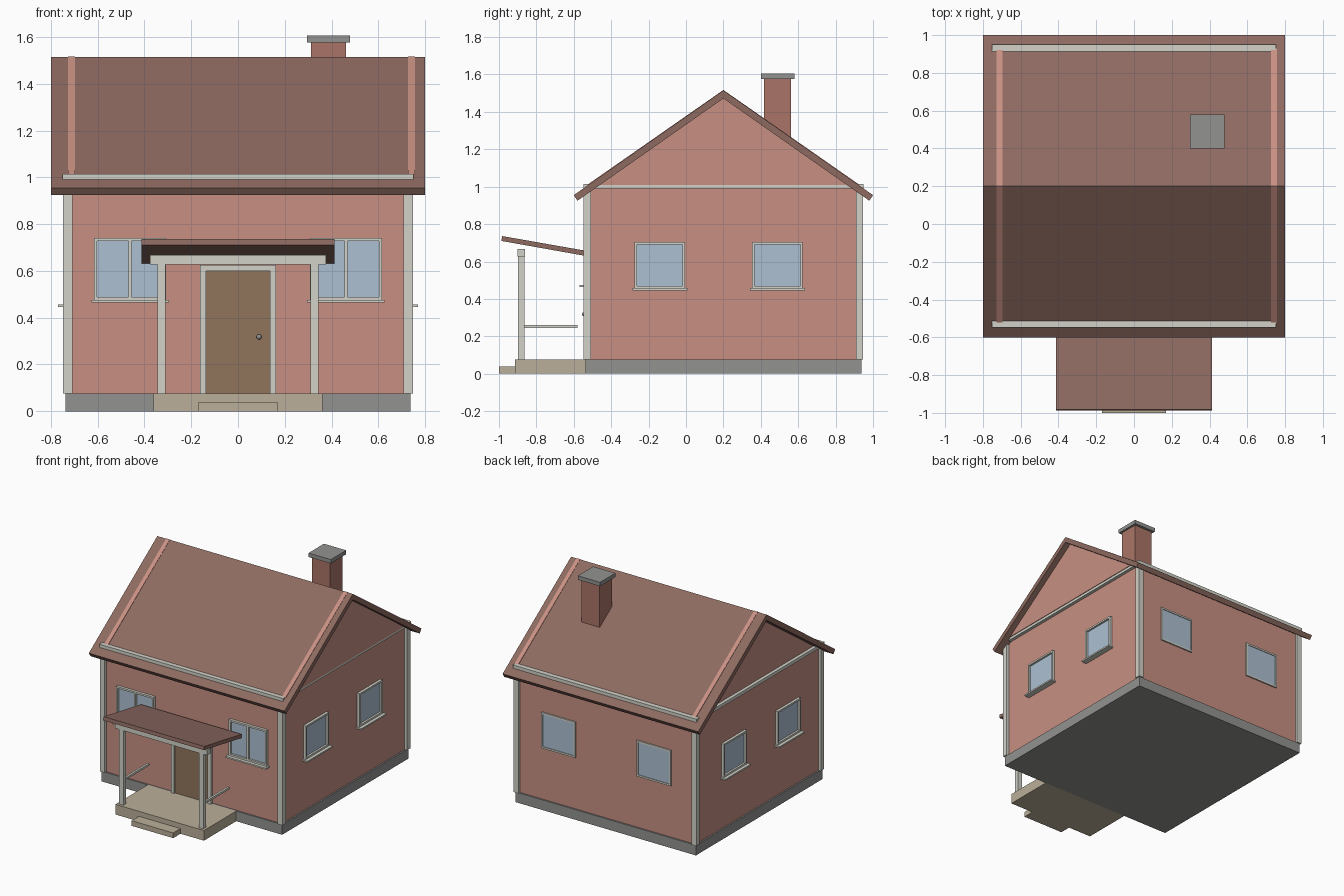
import bpy, bmesh
from math import radians
from mathutils import Matrix, Vector

if "Cube" in bpy.data.objects:
    bpy.data.objects.remove(bpy.data.objects["Cube"])


def material(name, rgb):
    m = bpy.data.materials.new(name)
    m.diffuse_color = (*rgb, 1)
    m.use_nodes = True
    m.node_tree.nodes["Principled BSDF"].inputs["Base Color"].default_value = m.diffuse_color
    return m


WALL = material("wall_pink", (0.58, 0.28, 0.225))
ROOF = material("roof_brown", (0.27, 0.145, 0.12))
TRIM = material("trim_white", (0.65, 0.65, 0.59))
GLASS = material("glass_blue", (0.42, 0.53, 0.64))
DOOR = material("door_wood", (0.28, 0.175, 0.105))
DECK = material("deck_stone", (0.50, 0.43, 0.32))
BRICK = material("brick", (0.40, 0.175, 0.135))
STONE = material("stone_grey", (0.29, 0.29, 0.285))


def finish(name, bm, mat, matrix=None):
    bmesh.ops.recalc_face_normals(bm, faces=bm.faces)
    me = bpy.data.meshes.new(name)
    bm.to_mesh(me)
    bm.free()
    me.materials.append(mat)
    ob = bpy.data.objects.new(name, me)
    bpy.context.collection.objects.link(ob)
    if matrix:
        ob.matrix_world = matrix
    return ob


def boxes(name, mat, *spans, matrix=None):
    """One object made of boxes given as (x0, x1, y0, y1, z0, z1)."""
    bm = bmesh.new()
    for x0, x1, y0, y1, z0, z1 in spans:
        m = Matrix.Translation(((x0 + x1) / 2, (y0 + y1) / 2, (z0 + z1) / 2))
        bmesh.ops.create_cube(bm, size=1, matrix=m @ Matrix.Diagonal((x1 - x0, y1 - y0, z1 - z0, 1)))
    return finish(name, bm, mat, matrix)


def extrude_x(name, mat, profile, x0, x1):
    """Extrude a (y, z) profile along x."""
    bm = bmesh.new()
    f = bm.faces.new([bm.verts.new((x0, y, z)) for y, z in profile])
    ext = bmesh.ops.extrude_face_region(bm, geom=[f])
    verts = [g for g in ext["geom"] if isinstance(g, bmesh.types.BMVert)]
    bmesh.ops.translate(bm, verts=verts, vec=Vector((x1 - x0, 0, 0)))
    return finish(name, bm, mat)


def window(name, pos, angle, w, h, proud=0.02, mullion=False, sill=True):
    """Window whose outward side is local -y, origin at bottom centre."""
    m = Matrix.Translation(pos) @ Matrix.Rotation(radians(angle), 4, 'Z')
    a, t = w / 2, 0.013
    bars = [(-a, -a + t, -proud, 0.01, 0, h), (a - t, a, -proud, 0.01, 0, h),
            (-a + t, a - t, -proud, 0.01, 0, t), (-a + t, a - t, -proud, 0.01, h - t, h)]
    if mullion:
        bars.append((-t / 2, t / 2, -proud, 0.01, t, h - t))
    boxes(name + "_frame", TRIM, *bars, matrix=m)
    boxes(name + "_glass", GLASS, (-a + t, a - t, -0.005, 0.01, t, h - t), matrix=m)
    if sill:
        boxes(name + "_sill", TRIM, (-a - 0.012, a + 0.012, -0.043, 0.01, -0.011, 0), matrix=m)


# House body
CY, HW = 0.2, 0.727
boxes("foundation", STONE, (-0.738, 0.738, CY - 0.738, CY + 0.738, 0, 0.075))
boxes("walls", WALL, (-HW, HW, CY - HW, CY + HW, 0.075, 1.0))
gable = [(CY - 0.728, 1.01), (CY + 0.728, 1.01), (CY, 1.517)]
extrude_x("left_gable", WALL, gable, -0.727, -0.697)
extrude_x("right_gable", WALL, gable, 0.726, 0.756)

# Corner boards and the band under the gables
corners = []
for x in (-0.747, 0.708):
    for y in (CY - 0.747, CY + 0.708):
        corners.append((x, x + 0.039, y, y + 0.039, 0.075, 0.991))
boxes("corner_boards", TRIM, *corners)
boxes("wall_band", TRIM,
      (-0.751, 0.751, CY - 0.748, CY - 0.71, 0.991, 1.015),
      (-0.751, 0.751, CY + 0.71, CY + 0.75, 0.991, 1.015),
      (-0.751, -0.715, CY - 0.71, CY + 0.71, 0.991, 1.015),
      (0.715, 0.751, CY - 0.71, CY + 0.71, 0.991, 1.015))

# Main roof
extrude_x("roof", ROOF, [(-0.6, 0.955), (CY, 1.515), (1.0, 0.955),
                         (0.98, 0.925), (CY, 1.472), (-0.58, 0.925)], -0.8, 0.8)

# Chimney
boxes("chimney", BRICK, (0.312, 0.462, 0.417, 0.562, 1.2, 1.577))
boxes("chimney_cap", STONE, (0.296, 0.478, 0.401, 0.581, 1.577, 1.606))

# Windows
for side, s in (("left", -1), ("right", 1)):
    window(f"front_{side}_window", (s * 0.461, CY - HW, 0.475), 0, 0.308, 0.265, mullion=True)
    window(f"back_{side}_window", (s * 0.39, CY + HW, 0.455), 180, 0.28, 0.265, proud=0.01, sill=False)
    for end, y in (("front", -0.14), ("back", 0.489)):
        window(f"{side}_wall_{end}_window", (s * HW, y, 0.457), s * 90, 0.27, 0.248)

# Door
boxes("door", DOOR, (-0.137, 0.137, -0.538, -0.52, 0.075, 0.6))
boxes("door_frame", TRIM, (-0.162, -0.137, -0.549, -0.52, 0.075, 0.625),
      (0.137, 0.162, -0.549, -0.52, 0.075, 0.625), (-0.137, 0.137, -0.549, -0.52, 0.6, 0.625))
bm = bmesh.new()
bmesh.ops.create_uvsphere(bm, u_segments=16, v_segments=8, radius=0.011,
                          matrix=Matrix.Translation((0.09, -0.545, 0.318)))
for f in bm.faces:
    f.smooth = True
finish("door_knob", bm, STONE)

# Porch
boxes("porch_deck", DECK, (-0.362, 0.362, -0.915, -0.538, 0, 0.075))
boxes("porch_step", DECK, (-0.17, 0.17, -1.0, -0.915, 0, 0.038))
for side, s in (("left", -1), ("right", 1)):
    x = s * 0.327
    boxes(f"{side}_porch_post", TRIM, (x - 0.017, x + 0.017, -0.897, -0.863, 0.075, 0.628))
    boxes(f"{side}_porch_rail", TRIM, (x - 0.008, x + 0.008, -0.863, -0.58, 0.245, 0.26))
boxes("porch_beam", TRIM, (-0.376, 0.376, -0.9, -0.861, 0.628, 0.667))
extrude_x("porch_roof", ROOF, [(-0.983, 0.736), (-0.545, 0.659),
                               (-0.549, 0.632), (-0.987, 0.71)], -0.412, 0.412)
